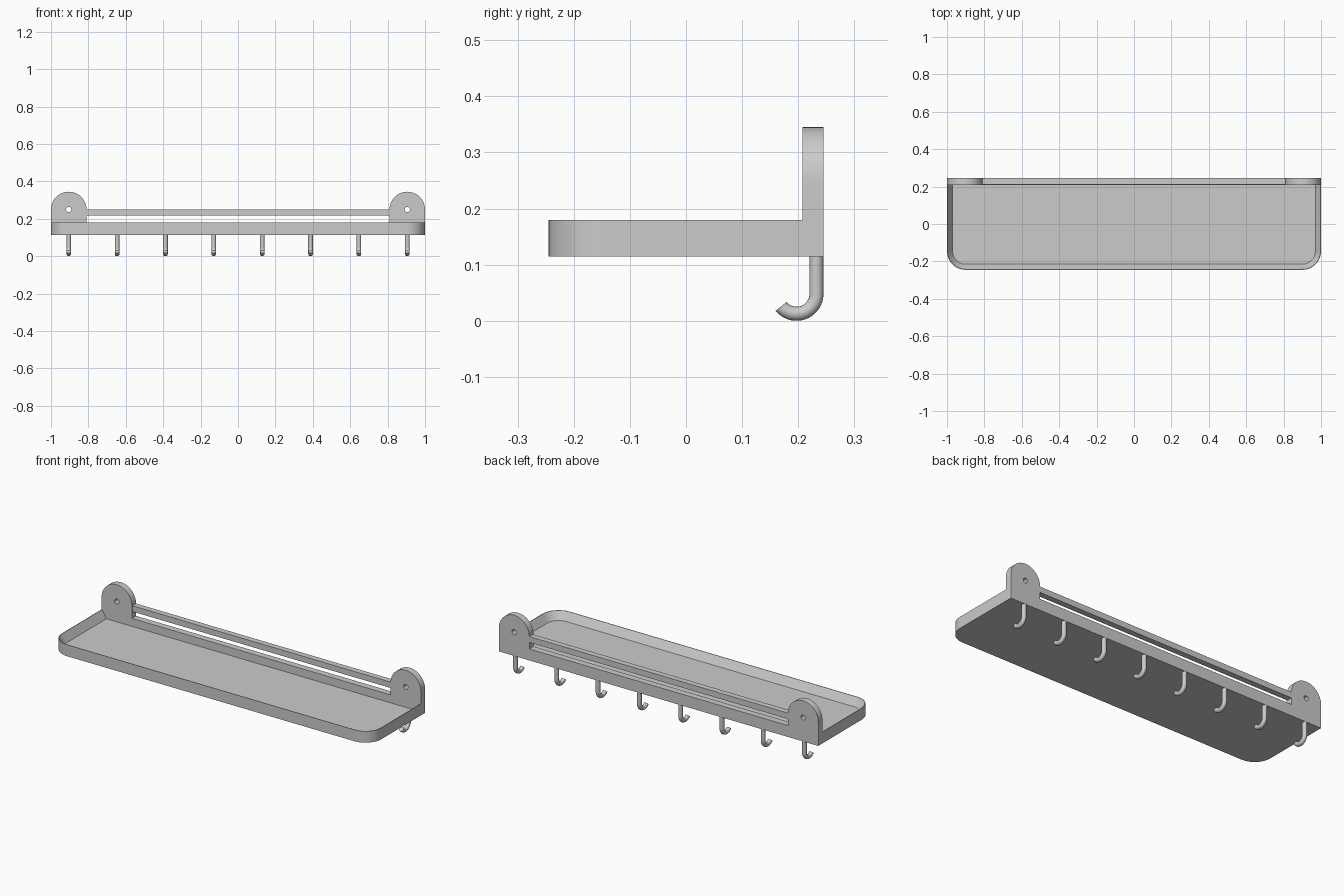
import bpy, bmesh
from math import sin, cos, pi, atan2, radians
from mathutils import Vector

if "Cube" in bpy.data.objects:
    bpy.data.objects.remove(bpy.data.objects["Cube"])

BACK, INNER_BACK = 0.245, 0.208
Z0, FLOOR, RIM = 0.115, 0.135, 0.18


def finish(bm, name):
    bmesh.ops.recalc_face_normals(bm, faces=bm.faces)
    me = bpy.data.meshes.new(name)
    bm.to_mesh(me)
    bm.free()
    ob = bpy.data.objects.new(name, me)
    bpy.context.collection.objects.link(ob)
    bpy.ops.object.select_all(action='DESELECT')
    ob.select_set(True)
    bpy.context.view_layer.objects.active = ob
    bpy.ops.object.shade_smooth_by_angle(angle=radians(30))
    return ob


def bridge(bm, a, b):
    n = len(a)
    for i in range(n):
        j = (i + 1) % n
        bm.faces.new((a[i], a[j], b[j], b[i]))


def outline(inset, back, r, z):
    # rectangle with the two front corners rounded
    hx, front, n = 1 - inset, -BACK + inset, 12
    pts = [(-hx, back, z)]
    for cx, start in ((-hx + r, pi), (hx - r, 1.5 * pi)):
        for i in range(n + 1):
            a = start + i * pi / 2 / n
            pts.append((cx + r * cos(a), front + r + r * sin(a), z))
    return pts + [(hx, back, z)]


# tray with inward sloping walls
bm = bmesh.new()
loops = [[bm.verts.new(p) for p in outline(*o)] for o in (
    (0, BACK, 0.1, Z0), (0, BACK, 0.1, RIM),
    (0.003, INNER_BACK, 0.097, RIM), (0.03, INNER_BACK, 0.07, FLOOR))]
for a, b in zip(loops, loops[1:]):
    bridge(bm, a, b)
bm.faces.new(loops[0])
bm.faces.new(loops[-1])
finish(bm, "tray")


# round-topped wall mounts with a screw hole
def mount(name, cx):
    r, cz, hole = 0.095, 0.25, 0.014
    outer = [(r * cos(i * pi / 32), r * sin(i * pi / 32)) for i in range(33)]
    low = RIM - cz
    outer += [(-r, low / 2)] + [(-r + 2 * r * i / 8, low) for i in range(9)] + [(r, low / 2)]
    inner = []
    for x, z in outer:
        a = atan2(z, x)
        inner.append((hole * cos(a), hole * sin(a)))
    bm = bmesh.new()
    ring = [[bm.verts.new((cx + x, y, cz + z)) for x, z in pts] for pts, y in (
        (outer, INNER_BACK), (outer, BACK), (inner, BACK), (inner, INNER_BACK))]
    for i in range(4):
        bridge(bm, ring[i], ring[(i + 1) % 4])
    finish(bm, name)


mount("left_mount", -0.905)
mount("right_mount", 0.905)

# back rail between the mounts, leaving a slot above the tray
bm = bmesh.new()
bmesh.ops.create_cube(bm, size=1)
for v in bm.verts:
    v.co = Vector((v.co.x * 1.64, 0.2285 + v.co.y * 0.033, 0.2335 + v.co.z * 0.033))
finish(bm, "back_rail")


# J-shaped hooks: a round section swept along a path
def hook(name, x):
    cy, cz, R, r, sides = 0.197, 0.048, 0.0355, 0.0125, 16
    path = [(cy + R, Z0 + 0.005, 0.0)]
    for i in range(19):
        a = -radians(141) * i / 18
        path.append((cy + R * cos(a), cz + R * sin(a), a))
    bm = bmesh.new()
    rings = []
    for y, z, a in path:
        rings.append([bm.verts.new((x + r * sin(t), y + r * cos(t) * cos(a), z + r * cos(t) * sin(a)))
                      for t in (2 * pi * k / sides for k in range(sides))])
    for p, q in zip(rings, rings[1:]):
        bridge(bm, p, q)
    bm.faces.new(rings[0])
    bm.faces.new(rings[-1])
    finish(bm, name)


for i in range(8):
    hook(f"hook_{i + 1}", -0.905 + 1.81 * i / 7)
